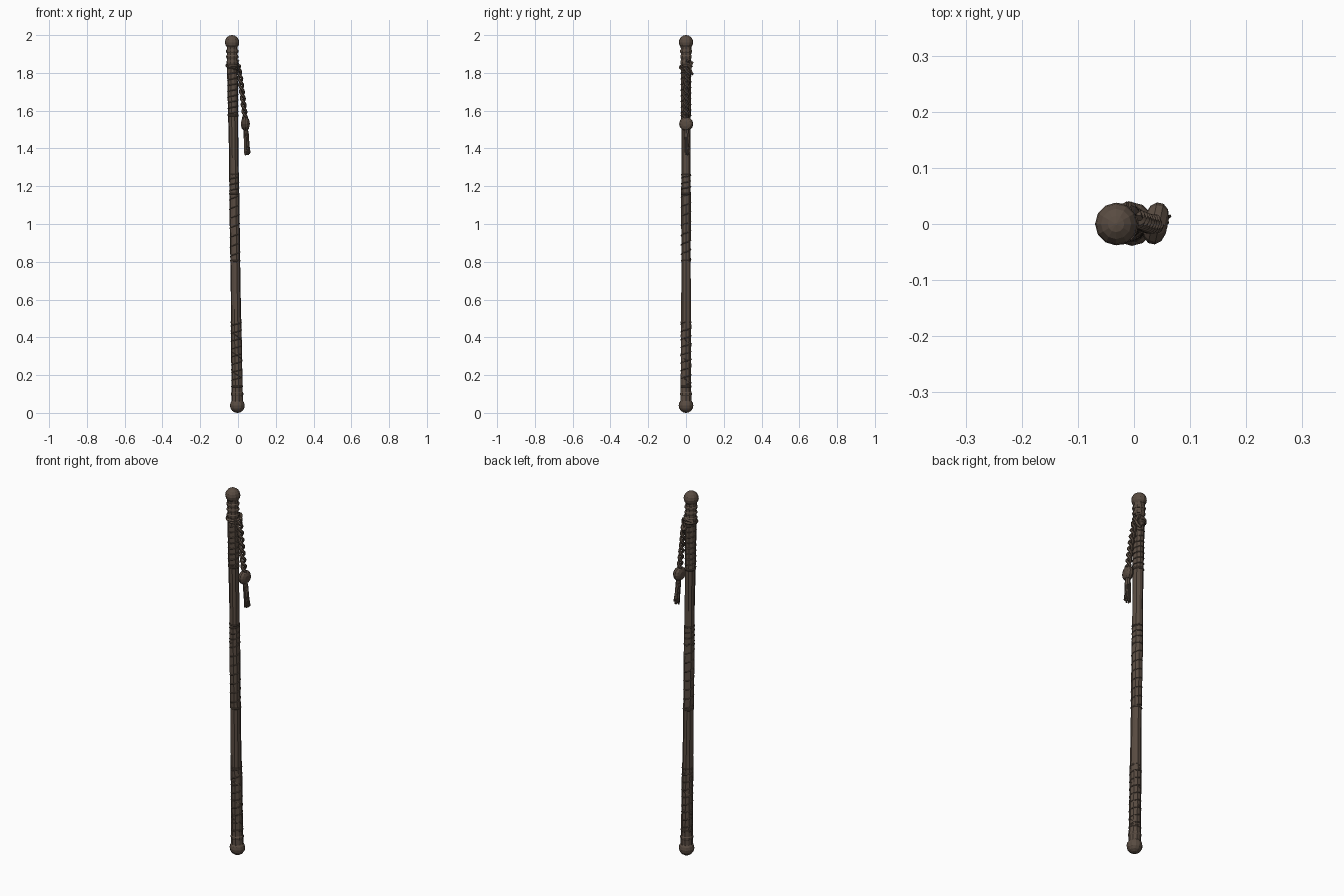
import bpy, bmesh, math, random
from mathutils import Vector, Matrix

if "Cube" in bpy.data.objects:
    bpy.data.objects.remove(bpy.data.objects["Cube"])
random.seed(4)

brown = bpy.data.materials.new("dark brown wood")
brown.diffuse_color = (0.100, 0.072, 0.054, 1)
brown.use_nodes = True
brown.node_tree.nodes["Principled BSDF"].inputs["Base Color"].default_value = brown.diffuse_color


def axis_x(z):
    """The staff leans slightly towards -x as it rises."""
    return -0.003 - 0.0145 * z


def finish(name, bm):
    me = bpy.data.meshes.new(name)
    bmesh.ops.recalc_face_normals(bm, faces=bm.faces)
    bm.to_mesh(me)
    bm.free()
    me.materials.append(brown)
    ob = bpy.data.objects.new(name, me)
    bpy.context.collection.objects.link(ob)
    return ob


def lathe(name, profile, sides=10, jitter=0.0):
    """Faceted turned shape around the leaning staff axis."""
    bm = bmesh.new()
    rings = []
    for r, z in profile:
        rings.append([bm.verts.new((axis_x(z) + rr * math.cos(a), rr * math.sin(a), z))
                      for a in (2 * math.pi * i / sides for i in range(sides))
                      for rr in [r + random.uniform(-jitter, jitter)]])
    for lo, hi in zip(rings, rings[1:]):
        for i in range(sides):
            j = (i + 1) % sides
            bm.faces.new((lo[i], lo[j], hi[j], hi[i]))
    bm.faces.new(rings[0])
    bm.faces.new(rings[-1])
    return finish(name, bm)


def tube(name, pts, r, sides=5, tip=1.0):
    """Tapering tube swept along points."""
    bm = bmesh.new()
    rings = []
    for k, p in enumerate(pts):
        d = (pts[min(k + 1, len(pts) - 1)] - pts[max(k - 1, 0)]).normalized()
        ref = Vector((0, 1, 0)) if abs(d.y) < 0.8 else Vector((0, 0, 1))
        u = d.cross(ref).normalized()
        v = d.cross(u)
        rk = r * (1 + (tip - 1) * k / (len(pts) - 1))
        rings.append([bm.verts.new(p + rk * (u * math.cos(a) + v * math.sin(a)))
                      for a in (2 * math.pi * i / sides for i in range(sides))])
    for lo, hi in zip(rings, rings[1:]):
        for i in range(sides):
            j = (i + 1) % sides
            bm.faces.new((lo[i], lo[j], hi[j], hi[i]))
    bm.faces.new(rings[0])
    bm.faces.new(rings[-1])
    return finish(name, bm)


def knob(name, z, r):
    prof = [(max(r * math.sin(t), 0.002), z - r * math.cos(t))
            for t in (math.pi * i / 8 for i in range(9))]
    lathe(name, prof, 12)


def helix(name, z0, z1, turns, r, thick, phase=0.0, hand=1):
    n = int(abs(turns) * 14) + 1
    pts = []
    for k in range(n + 1):
        t = k / n
        z = z0 + (z1 - z0) * t
        a = phase + hand * 2 * math.pi * turns * t
        pts.append(Vector((axis_x(z) + r * math.cos(a), r * math.sin(a), z)))
    tube(name, pts, thick, 4)


# Shaft and round end knobs
lathe("shaft", [(0.031, 0.04), (0.029, 0.14), (0.0285, 0.45), (0.0265, 0.55),
                (0.026, 0.8), (0.027, 1.1), (0.025, 1.35), (0.0265, 1.58),
                (0.028, 1.8), (0.029, 1.95)], 10, 0.0006)
knob("bottom_knob", 0.039, 0.039)
knob("top_knob", 1.962, 0.038)

# Raised collars
for i, (z, h, r) in enumerate([(0.10, 0.02, 0.0325), (0.14, 0.012, 0.031), (0.48, 0.012, 0.0295),
                               (0.805, 0.010, 0.0285), (1.16, 0.01, 0.028), (1.26, 0.01, 0.0275),
                               (1.575, 0.012, 0.0295), (1.855, 0.02, 0.032),
                               (1.885, 0.018, 0.032), (1.915, 0.018, 0.033)]):
    lathe(f"collar_{i}", [(r - 0.003, z - h / 2), (r, z - h / 4), (r, z + h / 4), (r - 0.003, z + h / 2)])

# Thin binding wound round the grip areas
for i, (z0, z1, turns, r) in enumerate([(0.15, 0.48, 8, 0.028), (0.81, 1.16, 7, 0.0258),
                                        (1.17, 1.26, 3, 0.0255), (1.58, 1.85, 9, 0.0275)]):
    helix(f"binding_{i}", z0, z1, turns, r, 0.0028, i)
helix("lower_cross_binding", 0.16, 0.47, 3, 0.028, 0.0028, 1, -1)

# Hanging cord: loops tied round the staff, then two twisted strands
for i in range(2):
    helix(f"cord_loop_{i}", 1.865 - 0.03 * i, 1.815 + 0.02 * i, 1, 0.031, 0.007, i * 0.4)
tube("cord_knot", [Vector((axis_x(1.82) + 0.02 + 0.012 * math.sin(a), 0.027 + 0.006 * math.cos(2 * a),
     1.825 + 0.03 * math.cos(a))) for a in (2 * math.pi * k / 12 for k in range(13))], 0.008)

path = [Vector(p) for p in [(0.000, 0.010, 1.84), (0.012, 0.006, 1.77), (0.021, 0.002, 1.70),
                            (0.030, 0.0, 1.63), (0.038, 0.0, 1.56)]]


def along(t):
    s = min(t, 0.9999) * (len(path) - 1)
    i = int(s)
    return path[i].lerp(path[i + 1], s - i)


for side in range(2):
    pts = []
    for k in range(57):
        a = 2 * math.pi * 4 * k / 56 + side * math.pi
        pts.append(along(k / 56) + Vector((0.0085 * math.cos(a), 0.011 * math.sin(a), 0)))
    tube(f"cord_strand_{side}", pts, 0.0075, 6)

# Thick rounded disc bead facing sideways
bm = bmesh.new()
prof = [(0.014, -0.021), (0.029, -0.016), (0.037, -0.006), (0.037, 0.006), (0.029, 0.016), (0.014, 0.021)]
rings = [[bm.verts.new((h, r * math.cos(math.pi * i / 6), r * math.sin(math.pi * i / 6)))
          for i in range(12)] for r, h in prof]
for lo, hi in zip(rings, rings[1:]):
    for i in range(12):
        bm.faces.new((lo[i], lo[(i + 1) % 12], hi[(i + 1) % 12], hi[i]))
bm.faces.new(rings[0])
bm.faces.new(rings[-1])
bmesh.ops.transform(bm, verts=bm.verts, matrix=Matrix.Translation((0.039, 0.001, 1.53)) @ Matrix.Rotation(-0.21, 4, 'Z'))
finish("disc_bead", bm)

# Tassel: binding head and strands
tube("tassel_head", [Vector((0.041, 0.003, 1.505)), Vector((0.043, 0.004, 1.48)), Vector((0.044, 0.005, 1.46))], 0.012, 8, 1.1)
for i in range(11):
    a = 2.4 * i
    q = 0.011 * math.sqrt((i + 0.5) / 11)
    d = Vector((math.cos(a), math.sin(a), 0))
    end = 1.358 + random.uniform(0, 0.025)
    tube(f"tassel_strand_{i}", [Vector((0.043, 0.004, 1.48)) + d * q,
                                Vector((0.046, 0.007, 1.42)) + d * q * 1.15,
                                Vector((0.050, 0.009, end)) + d * q * 1.5], 0.0052, 5, 0.6)
